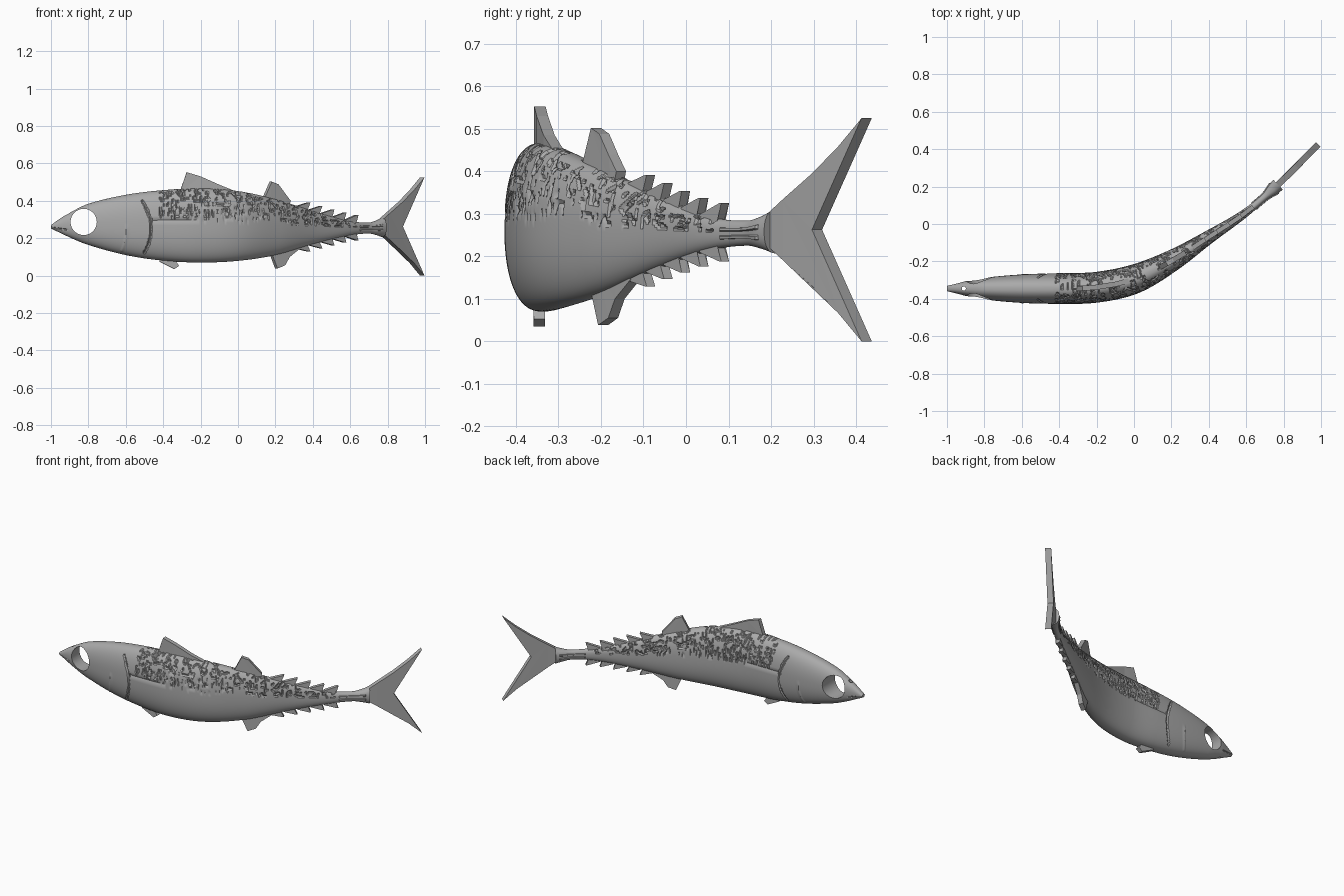
import bpy, bmesh, math
from mathutils import Vector, noise

cube = bpy.data.objects.get("Cube")
if cube:
    bpy.data.objects.remove(cube, do_unlink=True)

grey = bpy.data.materials.new("plain grey")
grey.use_nodes = True
grey.diffuse_color = (0.4, 0.4, 0.4, 1)
grey.node_tree.nodes["Principled BSDF"].inputs["Base Color"].default_value = (0.4, 0.4, 0.4, 1)

# Spine bend seen from above: x, y
SPINE = [(-1, -.345), (-.4, -.345), (-.2, -.338), (0, -.295), (.2, -.198),
         (.4, -.07), (.6, .063), (.77, .21), (.985, .425)]
# Body stations: x, top, bottom, half width
BODY = [(-1, .27, .252, .014), (-.95, .306, .228, .026), (-.9, .336, .204, .039),
        (-.8, .384, .164, .058), (-.6, .432, .11, .076), (-.4, .457, .08, .082),
        (-.2, .467, .07, .082), (0, .452, .079, .078), (.2, .408, .11, .058),
        (.4, .346, .168, .036), (.6, .292, .215, .022), (.7, .284, .225, .02),
        (.745, .296, .216, .033), (.77, .309, .207, .036)]


def sample(table, x, col):
    """Smooth value of a table column at x."""
    n = len(table)
    i = max(k for k in range(n - 1) if k == 0 or table[k][0] <= x)

    def slope(k):
        a, b = table[max(k - 1, 0)], table[min(k + 1, n - 1)]
        return (b[col] - a[col]) / (b[0] - a[0])
    p, q = table[i], table[i + 1]
    h = q[0] - p[0]
    t = (x - p[0]) / h
    return ((1 + 2 * t) * (1 - t) ** 2 * p[col] + t * (1 - t) ** 2 * h * slope(i)
            + t * t * (3 - 2 * t) * q[col] + t * t * (t - 1) * h * slope(i + 1))


def place(x, side, z):
    """Point at a sideways distance from the bent spine."""
    e = .02
    a, b = max(x - e, -1), min(x + e, .985)
    d = Vector((b - a, sample(SPINE, b, 1) - sample(SPINE, a, 1))).normalized()
    return Vector((x - d.y * side, sample(SPINE, x, 1) + d.x * side, z))


def make(name, bm, smooth=False):
    bmesh.ops.recalc_face_normals(bm, faces=bm.faces)
    mesh = bpy.data.meshes.new(name)
    bm.to_mesh(mesh)
    bm.free()
    obj = bpy.data.objects.new(name, mesh)
    bpy.context.collection.objects.link(obj)
    mesh.materials.append(grey)
    return obj


def relief(x, z, level, side):
    """Height of scales, gill grooves and mouth line on the skin."""
    gill = -.465 - 2.2 * (z - .25) ** 2
    if abs(x - gill) < .005 and .12 < z < .4:
        return -.006
    cheek = -.6 - 2 * (z - .25) ** 2
    if cheek < x < cheek + .02 and .13 < z < .27:
        return .003 * (1 - (x - cheek) / .02)
    if -.46 < x < -.22 and abs(z - .297 - .02 * (x + .4)) < .005:
        return -.006
    if x < -.91 and abs(z - .258 + .15 * (x + 1)) < .003:
        return -.003
    if x > .64 and x < .75 and abs(abs(level) - .3) < .13:
        return .005
    if -.42 < x < .62 and level > .12:
        line = noise.noise(Vector((x * 48, z * 34, side * 9)))
        patch = noise.noise(Vector((x * 30, z * 40, side * 5 + 20)))
        if abs(line) < .13 and patch > -.05:
            return -.006
    return 0


# Body: rounded sections lofted along the spine
ROWS, RING = 420, 112
bm = bmesh.new()
rings = []
for i in range(ROWS + 1):
    x = -1 + 1.77 * i / ROWS
    top, bottom, w = (sample(BODY, x, c) for c in (1, 2, 3))
    mid, h = (top + bottom) / 2, (top - bottom) / 2
    ring = []
    for j in range(RING):
        a = math.tau * j / RING
        c, s = math.cos(a), math.sin(a)
        u = math.copysign(abs(c) ** .87, c)
        v = math.copysign(abs(s) ** .87, s)
        out = Vector((c / w, s / h)).normalized()
        d = relief(x, mid + h * v, v, math.copysign(1, c))
        ring.append(bm.verts.new(place(x, w * u + out.x * d, mid + h * v + out.y * d)))
    rings.append(ring)
for a, b in zip(rings, rings[1:]):
    for j in range(RING):
        k = (j + 1) % RING
        bm.faces.new((a[j], a[k], b[k], b[j]))
bm.faces.new(rings[0])
bm.faces.new(rings[-1])
body = make("body", bm)


def drill(name, radius, location, rotation):
    """Cut a round hole through the body."""
    bpy.ops.mesh.primitive_cylinder_add(vertices=48, radius=radius, depth=.6,
                                        location=location, rotation=rotation)
    cutter = bpy.context.object
    cutter.name = name
    cutter.hide_render = True
    cutter.data.materials.append(grey)
    mod = body.modifiers.new(name, "BOOLEAN")
    mod.operation, mod.solver, mod.object = "DIFFERENCE", "EXACT", cutter
    bpy.context.view_layer.objects.active = body
    bpy.ops.object.modifier_apply(modifier=mod.name)
    bpy.data.objects.remove(cutter, do_unlink=True)


# Eye socket and nose hole
drill("eye_hole", .07, (-.825, -.345, .287), (math.pi / 2, 0, 0))
drill("nose_hole", .011, (-.91, -.345, .3), (0, 0, 0))
bpy.ops.object.select_all(action="DESELECT")
body.select_set(True)
bpy.context.view_layer.objects.active = body
bpy.ops.object.shade_smooth_by_angle(angle=math.radians(35))


def fin(name, outline, thick=.027):
    """Flat plate that follows the bend of the spine."""
    bm = bmesh.new()
    left, right = ([bm.verts.new(place(x, side * thick / 2, z)) for x, z in outline]
                   for side in (1, -1))
    n = len(outline)
    for i in range(n):
        k = (i + 1) % n
        bm.faces.new((left[i], left[k], right[k], right[i]))
    caps = [bm.faces.new(left), bm.faces.new(right)]
    bmesh.ops.triangulate(bm, faces=caps)
    return make(name, bm)


fin("front_dorsal_fin", [(-.31, .45), (-.275, .553), (-.2, .53), (-.1, .485),
                         (-.02, .452), (-.1, .43), (-.2, .43)])
fin("rear_dorsal_fin", [(.13, .4), (.175, .502), (.21, .488), (.245, .44),
                        (.275, .4), (.26, .35), (.16, .35)])
fin("anal_fin", [(.17, .13), (.205, .038), (.245, .055), (.27, .1),
                 (.325, .145), (.28, .18), (.2, .18)])
fin("pelvic_fin", [(-.42, .09), (-.42, .075), (-.34, .035), (-.315, .052), (-.34, .09)])

# Tail fin, mirrored about its middle height
upper = [(.74, .28), (.8, .333), (.87, .395), (.93, .458), (.985, .525)]
fin("tail_fin", upper + [(.87, .2625)] + [(x, .525 - z) for x, z in reversed(upper)], .034)

# Rows of finlets, each swept back to a pointed tip
for i in range(5):
    x = .375 + .064 * i
    for name, col, way, lift in (("upper_finlet", 1, 1, .038), ("lower_finlet", 2, -1, .032)):
        base = sample(BODY, x, col)
        front = sample(BODY, x - .06, col)
        fin(f"{name}_{i + 1}", [(x - .06, front - way * .01), (x - .06, front),
                                (x, base + way * lift), (x + .006, base + way * lift),
                                (x - .008, base), (x - .008, base - way * .015)], .024)
